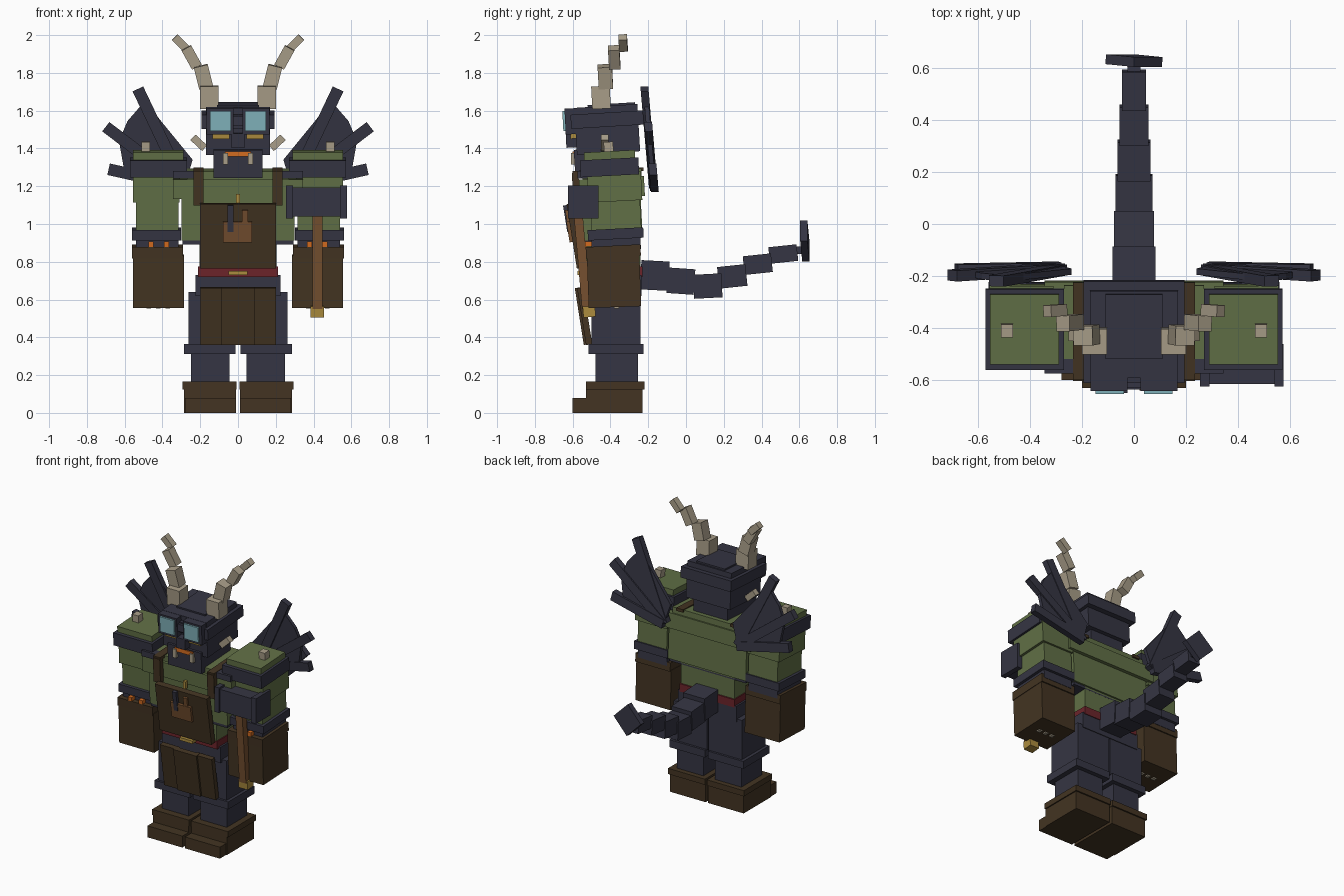
import bpy, bmesh, math
from mathutils import Matrix, Vector, Euler


def colour(name, r, g, b):
    lin = [((c / 255 + 0.055) / 1.055) ** 2.4 for c in (r, g, b)]
    m = bpy.data.materials.new(name)
    m.diffuse_color = (*lin, 1)
    return m


DARK = colour("slate", 53, 53, 67)
GREEN = colour("moss green", 97, 112, 70)
BROWN = colour("dark leather", 67, 52, 34)
WOOD = colour("light leather", 118, 80, 48)
BONE = colour("bone", 168, 157, 136)
GLASS = colour("lens blue", 130, 180, 188)
GOLD = colour("brass", 172, 140, 62)
ORANGE = colour("orange", 212, 108, 32)
RED = colour("dark red", 108, 36, 42)


def finish(name, bm, mat):
    bmesh.ops.recalc_face_normals(bm, faces=bm.faces)
    me = bpy.data.meshes.new(name)
    bm.to_mesh(me)
    bm.free()
    me.materials.append(mat)
    ob = bpy.data.objects.new(name, me)
    bpy.context.collection.objects.link(ob)


def box(name, mat, x, y, z, rot=(0, 0, 0), pair=False):
    """Box from x, y, z ranges, turned (degrees) about its centre; pair adds the mirrored one."""
    for s in (1, -1) if pair else (1,):
        c = Vector((s * (x[0] + x[1]) / 2, (y[0] + y[1]) / 2, (z[0] + z[1]) / 2))
        e = Euler([math.radians(a) for a in (rot[0], s * rot[1], s * rot[2])])
        size = Matrix.Diagonal((x[1] - x[0], y[1] - y[0], z[1] - z[0], 1))
        bm = bmesh.new()
        bmesh.ops.create_cube(bm, size=1, matrix=Matrix.Translation(c) @ e.to_matrix().to_4x4() @ size)
        finish(name + ("" if not pair else "_right" if s > 0 else "_left"), bm, mat)


def plate(name, mat, pts, thick, lift=0):
    """Mirrored wing plates from x, z outlines, leaning forward with height."""
    for s in (1, -1):
        bm = bmesh.new()
        mid = [(s * px, -0.17 + lift - 0.085 * (pz - 1.18), pz) for px, pz in pts]
        f = bm.faces.new([bm.verts.new((a, b - thick / 2, c)) for a, b, c in mid])
        out = bmesh.ops.extrude_face_region(bm, geom=[f])
        bmesh.ops.translate(bm, vec=(0, thick, 0),
                            verts=[v for v in out["geom"] if isinstance(v, bmesh.types.BMVert)])
        finish(name + ("_right" if s > 0 else "_left"), bm, mat)


T = (3, 0, 0)  # slight forward lean of the upper body

# Boots and legs
box("boot", BROWN, (0.01, 0.285), (-0.53, -0.23), (0, 0.13), pair=True)
box("boot_toe", BROWN, (0.01, 0.28), (-0.6, -0.5), (0, 0.08), pair=True)
box("boot_cuff", BROWN, (0.008, 0.293), (-0.53, -0.22), (0.125, 0.165), pair=True)
box("shin", DARK, (0.045, 0.25), (-0.48, -0.255), (0.16, 0.33), pair=True)
box("knee_band", DARK, (0.012, 0.285), (-0.515, -0.225), (0.313, 0.365), pair=True)
box("thigh", DARK, (0.005, 0.263), (-0.5, -0.24), (0.36, 0.64), pair=True)

# Hips, belt and torso
box("hips", DARK, (-0.225, 0.225), (-0.515, -0.235), (0.62, 0.73))
box("belt", RED, (-0.212, 0.212), (-0.535, -0.23), (0.72, 0.775))
box("belt_buckle", GOLD, (-0.05, 0.05), (-0.575, -0.53), (0.73, 0.75))
box("waist", GREEN, (-0.205, 0.205), (-0.53, -0.24), (0.77, 0.95))
box("chest", GREEN, (-0.3, 0.3), (-0.55, -0.235), (0.92, 1.16), T)
box("chest_hem", DARK, (-0.295, 0.295), (-0.54, -0.24), (0.9, 0.925), T)
box("upper_chest", GREEN, (-0.345, 0.345), (-0.565, -0.22), (1.14, 1.245), T)
box("yoke", GREEN, (-0.27, 0.27), (-0.55, -0.235), (1.24, 1.285), T)
box("collar_strip", DARK, (0.22, 0.345), (-0.575, -0.52), (1.24, 1.28), pair=True)

# Apron with straps, pocket and skirt panels
box("apron_bib", BROWN, (-0.2, 0.2), (-0.605, -0.565), (0.765, 1.11), (9, 0, 0))
box("apron_strap", BROWN, (0.182, 0.235), (-0.6, -0.565), (1.1, 1.27), T, True)
box("strap_over_shoulder", BROWN, (0.182, 0.235), (-0.6, -0.225), (1.27, 1.29), T, True)
box("apron_pocket", WOOD, (-0.08, 0.075), (-0.625, -0.585), (0.905, 1.015), (9, 0, 0))
box("pocket_tool_handle", WOOD, (0.022, 0.052), (-0.635, -0.61), (1.0, 1.075), (9, 0, 0))
box("pocket_tool", DARK, (-0.055, -0.025), (-0.64, -0.615), (0.96, 1.1), (9, 0, 0))
box("collar_pin", GOLD, (-0.01, 0.01), (-0.595, -0.57), (1.11, 1.16))
box("skirt_side_panel", BROWN, (0.066, 0.2), (-0.553, -0.52), (0.36, 0.665), (9, 0, 0), True)
box("skirt_middle_panel", BROWN, (-0.09, 0.09), (-0.565, -0.53), (0.36, 0.665), (9, 0, 0))

# Arms and gloves
box("upper_arm", GREEN, (0.31, 0.557), (-0.52, -0.235), (1.12, 1.27), T, True)
box("forearm", GREEN, (0.315, 0.54), (-0.505, -0.24), (0.96, 1.14), T, True)
box("arm_band", DARK, (0.302, 0.56), (-0.52, -0.225), (0.92, 0.975), T, True)
box("wrist", DARK, (0.315, 0.54), (-0.5, -0.24), (0.86, 0.93), T, True)
box("glove_cuff", BROWN, (0.29, 0.56), (-0.53, -0.24), (0.825, 0.885), T, True)
box("glove", BROWN, (0.287, 0.557), (-0.52, -0.242), (0.56, 0.835), (2, 0, 0), True)
for k, x in enumerate((0.365, 0.447)):
    box(f"wrist_stud_{k}", ORANGE, (x, x + 0.028), (-0.535, -0.5), (0.88, 0.907), T, True)
for k in range(3):
    box(f"palm_claw_{k}", BONE, (0.36 + 0.05 * k, 0.385 + 0.05 * k), (-0.38, -0.355), (0.552, 0.57), pair=True)

# Shoulder guards
box("shoulder_guard", DARK, (0.27, 0.572), (-0.56, -0.25), (1.255, 1.345), T, True)
box("shoulder_cap", GREEN, (0.288, 0.555), (-0.54, -0.27), (1.335, 1.385), T, True)
box("shoulder_spike", BONE, (0.465, 0.512), (-0.435, -0.385), (1.38, 1.435), T, True)

# Head, jaw and face
box("head", DARK, (-0.17, 0.17), (-0.585, -0.25), (1.375, 1.625), (3.5, 0, 0))
box("neck", DARK, (-0.13, 0.13), (-0.5, -0.27), (1.26, 1.39))
box("jaw", DARK, (-0.13, 0.13), (-0.59, -0.35), (1.25, 1.4), (3.5, 0, 0))
box("crown", DARK, (-0.11, 0.11), (-0.52, -0.27), (1.61, 1.637), (3.5, 0, 0))
box("goggle_strap", DARK, (-0.194, 0.194), (-0.61, -0.218), (1.515, 1.59), (3.5, 0, 0))
box("goggle_frame", DARK, (0.025, 0.168), (-0.64, -0.58), (1.475, 1.612), T, True)
box("goggle_lens", GLASS, (0.038, 0.148), (-0.652, -0.63), (1.492, 1.598), T, True)
box("goggle_bridge", DARK, (-0.035, 0.035), (-0.63, -0.58), (1.52, 1.57))
box("cheek_plate", GOLD, (0.045, 0.135), (-0.612, -0.57), (1.452, 1.482), T, True)
box("nose", DARK, (-0.035, 0.035), (-0.635, -0.57), (1.405, 1.48), T)
box("mouth", ORANGE, (-0.07, 0.07), (-0.602, -0.56), (1.358, 1.385))
box("tusk", BONE, (0.052, 0.08), (-0.61, -0.57), (1.315, 1.375), pair=True)
box("cheek_spike", BONE, (0.165, 0.25), (-0.45, -0.41), (1.41, 1.45), (0, -43, 0), True)

# Horns: centre, size and outward tilt of each segment
horn = [((0.152, -0.45, 1.67), (0.098, 0.098, 0.12), 0),
        ((0.183, -0.427, 1.78), (0.076, 0.076, 0.118), 14),
        ((0.246, -0.38, 1.882), (0.058, 0.06, 0.115), 29),
        ((0.303, -0.333, 1.958), (0.043, 0.045, 0.088), 45)]
for k, (c, d, tilt) in enumerate(horn):
    box(f"horn_{k}", BONE, *[(c[i] - d[i] / 2, c[i] + d[i] / 2) for i in range(3)], (3, tilt, 0), True)

# Wings: membrane plus three finger bars fanning from the root
plate("wing_membrane", DARK,
      [(0.29, 1.18), (0.24, 1.34), (0.485, 1.64), (0.52, 1.62), (0.585, 1.545), (0.63, 1.44), (0.6, 1.27)], 0.024)
root = Vector((0.285, 1.2))
for k, tip in enumerate(((0.53, 1.715), (0.7, 1.515), (0.685, 1.29))):
    d = Vector(tip) - root
    n = Vector((-d.y, d.x)).normalized() * 0.031
    plate(f"wing_finger_{k}", DARK, [root - n, Vector(tip) - n, Vector(tip) + n, root + n], 0.042, 0.004 * (k - 1))

# Tail: y range, z range, half width and pitch of each segment
tail = [(-0.24, -0.09, 0.65, 0.805, 0.083, -3), (-0.1, 0.045, 0.63, 0.765, 0.077, -4),
        (0.04, 0.19, 0.608, 0.735, 0.071, 3), (0.17, 0.32, 0.665, 0.78, 0.063, 6),
        (0.305, 0.455, 0.738, 0.837, 0.055, 6), (0.44, 0.59, 0.797, 0.885, 0.046, 6)]
for k, (y0, y1, z0, z1, w, p) in enumerate(tail):
    box(f"tail_{k}", DARK, (-w, w), (y0, y1), (z0, z1), (p, 0, 0))
box("tail_tip", DARK, (-0.077, 0.077), (0.61, 0.648), (0.833, 0.987), (4, 45, 0))
box("tail_tip_joint", DARK, (-0.025, 0.025), (0.57, 0.62), (0.84, 0.88))

# Hammer held at the right side
box("hammer_block", DARK, (0.29, 0.545), (-0.615, -0.47), (1.04, 1.192))
for k, x in enumerate((0.255, 0.54)):
    box(f"hammer_face_{k}", DARK, (x, x + 0.036), (-0.625, -0.462), (1.03, 1.205))
box("hammer_handle", WOOD, (0.395, 0.447), (-0.572, -0.525), (0.55, 1.05), (5, 0, 0))
box("hammer_pommel", GOLD, (0.385, 0.455), (-0.545, -0.48), (0.507, 0.565), (5, 0, 0))
